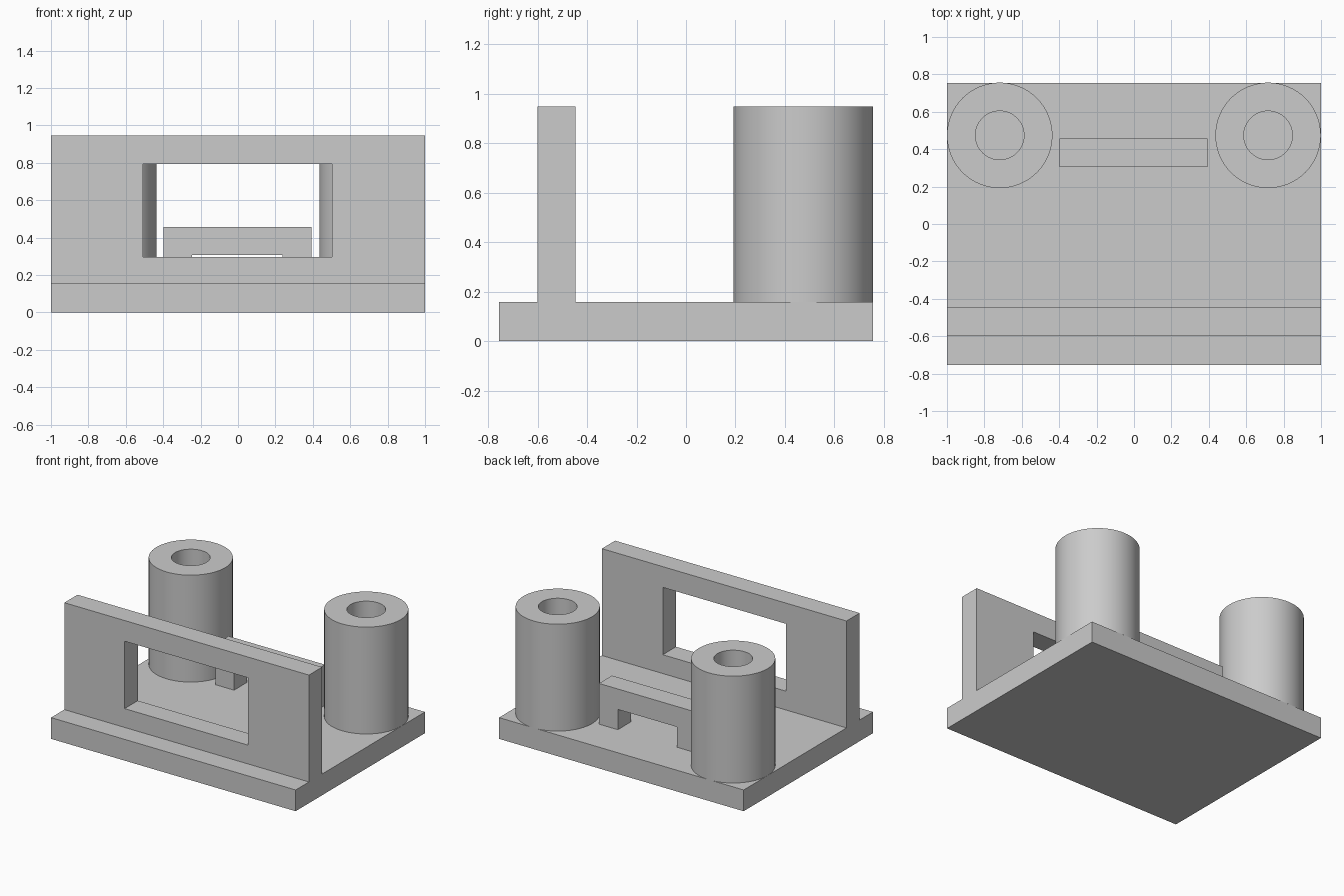
import bpy, bmesh, math

if "Cube" in bpy.data.objects:
    bpy.data.objects.remove(bpy.data.objects["Cube"])

grey = bpy.data.materials.new("plain grey")
grey.diffuse_color = (0.6, 0.6, 0.6, 1)
grey.use_nodes = True
grey.node_tree.nodes["Principled BSDF"].inputs["Base Color"].default_value = grey.diffuse_color


def finish(name, bm, smooth=False):
    bmesh.ops.recalc_face_normals(bm, faces=bm.faces)
    mesh = bpy.data.meshes.new(name)
    bm.to_mesh(mesh)
    bm.free()
    mesh.materials.append(grey)
    ob = bpy.data.objects.new(name, mesh)
    bpy.context.collection.objects.link(ob)
    if smooth:
        bpy.context.view_layer.objects.active = ob
        ob.select_set(True)
        bpy.ops.object.shade_smooth_by_angle(angle=math.radians(30))
        ob.select_set(False)
    return ob


def extrude_xz(name, outline, y0, y1):
    """Extrude an outline in the xz plane from y0 to y1."""
    bm = bmesh.new()
    face = bm.faces.new([bm.verts.new((x, y0, z)) for x, z in outline])
    out = bmesh.ops.extrude_face_region(bm, geom=[face])
    verts = [v for v in out["geom"] if isinstance(v, bmesh.types.BMVert)]
    bmesh.ops.translate(bm, verts=verts, vec=(0, y1 - y0, 0))
    return finish(name, bm)


def rect(x0, x1, z0, z1):
    return [(x0, z0), (x1, z0), (x1, z1), (x0, z1)]


def frame(name, outer, inner, y0, y1):
    """Rectangular plate with a rectangular window through it."""
    bm = bmesh.new()
    rings = [[bm.verts.new((x, y, z)) for x, z in loop]
             for loop, y in ((outer, y0), (inner, y0), (inner, y1), (outer, y1))]
    for a, b in zip(rings, rings[1:] + rings[:1]):
        for i in range(4):
            j = (i + 1) % 4
            bm.faces.new((a[i], a[j], b[j], b[i]))
    return finish(name, bm)


def post(name, x, y, z0, z1, r_out, r_in, sides=64):
    """Round post with a bore down to the base."""
    bm = bmesh.new()
    rings = []
    for r, z in ((r_out, z0), (r_out, z1), (r_in, z1), (r_in, z0)):
        rings.append([bm.verts.new((x + r * math.cos(math.tau * i / sides),
                                    y + r * math.sin(math.tau * i / sides), z))
                      for i in range(sides)])
    for a, b in zip(rings, rings[1:]):
        for i in range(sides):
            j = (i + 1) % sides
            bm.faces.new((a[i], a[j], b[j], b[i]))
    return finish(name, bm, True)


BASE, TOP = 0.157, 0.947

# Base plate
extrude_xz("base_plate", rect(-1, 1, 0, BASE), -0.755, 0.755)

# Front wall with its window
frame("front_wall", rect(-1, 1, BASE, TOP), rect(-0.507, 0.502, 0.296, 0.794),
      -0.6, -0.446)

# Hollow posts at the back corners
for side, x in (("left", -0.718), ("right", 0.717)):
    post(side + "_post", x, 0.474, BASE, TOP, 0.282, 0.13)

# Low bridge between the posts
extrude_xz("bridge", [(-0.397, BASE), (-0.245, BASE), (-0.245, 0.307), (0.238, 0.307),
                      (0.238, BASE), (0.392, BASE), (0.392, 0.458), (-0.397, 0.458)],
           0.304, 0.456)
